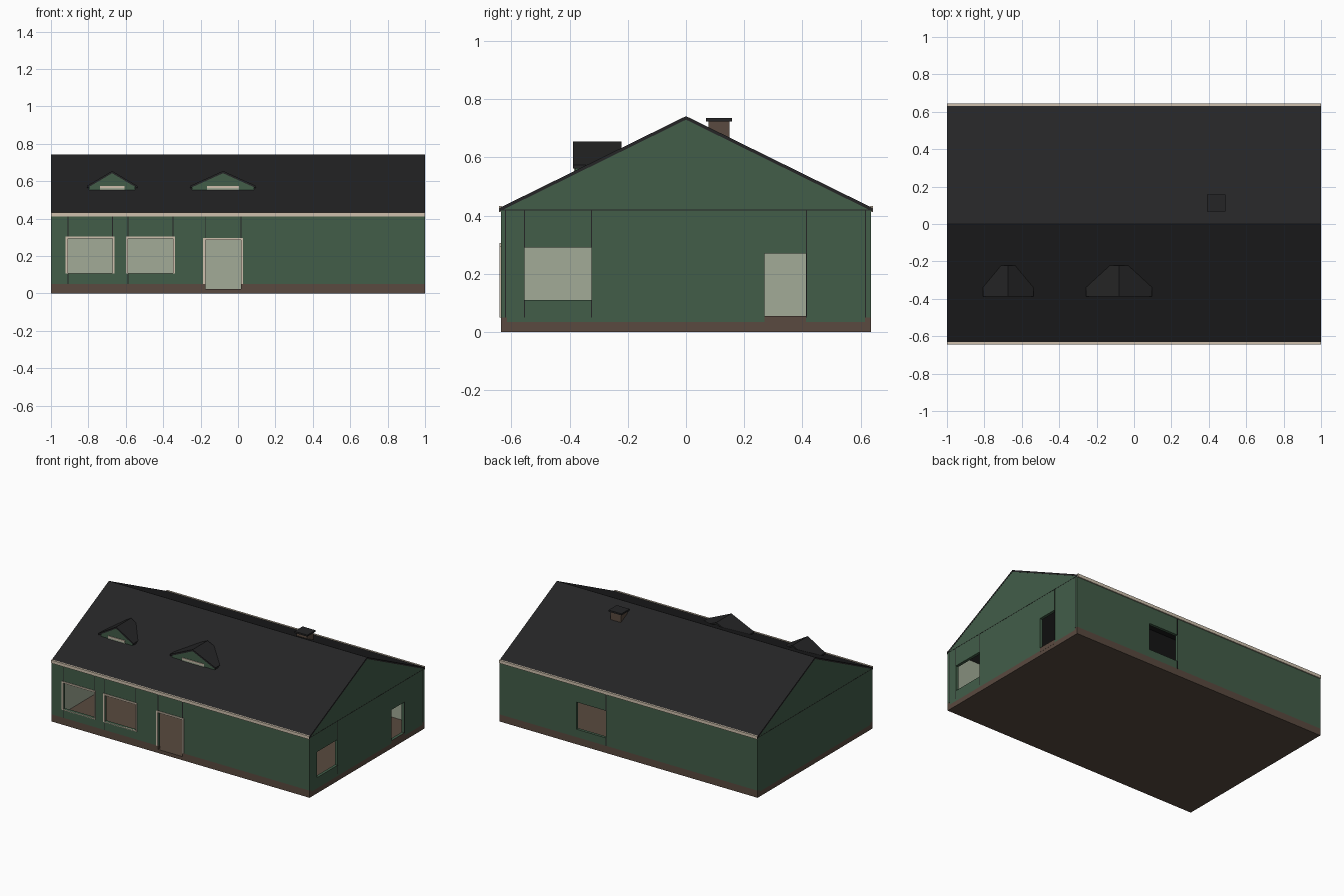
import bpy, bmesh
from mathutils import Vector

if "Cube" in bpy.data.objects:
    bpy.data.objects.remove(bpy.data.objects["Cube"])


def material(name, rgb):
    m = bpy.data.materials.new(name)
    m.diffuse_color = (*rgb, 1)
    m.use_nodes = True
    m.node_tree.nodes["Principled BSDF"].inputs["Base Color"].default_value = m.diffuse_color
    return m


GREEN = material("green_siding", (0.054, 0.110, 0.066))
BLACK = material("black_roofing", (0.018, 0.018, 0.019))
BROWN = material("brown_masonry", (0.100, 0.068, 0.050))
CREAM = material("cream_trim", (0.62, 0.53, 0.42))
SAGE = material("sage_plaster", (0.36, 0.41, 0.31))

W, D, T = 1.0, 0.635, 0.02          # half length, half depth, wall thickness
EAVE, RIDGE, FLOOR = 0.42, 0.742, 0.025


def finish(name, bm, mats):
    bmesh.ops.recalc_face_normals(bm, faces=bm.faces[:])
    me = bpy.data.meshes.new(name)
    bm.to_mesh(me)
    bm.free()
    for m in mats:
        me.materials.append(m)
    ob = bpy.data.objects.new(name, me)
    bpy.context.collection.objects.link(ob)
    return ob


def box(name, lo, hi, mat):
    bm = bmesh.new()
    bmesh.ops.create_cube(bm, size=1)
    for v in bm.verts:
        v.co = [lo[i] + (v.co[i] + 0.5) * (hi[i] - lo[i]) for i in range(3)]
    return finish(name, bm, [mat])


def prism(name, outline, start, end, axis, mat):
    """Extrude a closed outline of (side, height) pairs along x or y."""
    place = (lambda s, z, t: (t, s, z)) if axis == 'x' else (lambda s, z, t: (s, t, z))
    bm = bmesh.new()
    f = bm.faces.new([bm.verts.new(place(s, z, start)) for s, z in outline])
    geom = bmesh.ops.extrude_face_region(bm, geom=[f])['geom']
    step = Vector(place(0, 0, end - start))
    bmesh.ops.translate(bm, vec=step, verts=[g for g in geom if isinstance(g, bmesh.types.BMVert)])
    return finish(name, bm, [mat])


def wall(name, half, plinth, holes, place, outward):
    """Panel with rectangular holes (a0, a1, z0, z1), brown low band, plastered inside."""
    xs = sorted({-half, half} | {a for h in holes for a in h[:2]})
    zs = sorted({FLOOR, plinth, EAVE} | {z for h in holes for z in h[2:]})
    bm = bmesh.new()
    for x0, x1 in zip(xs, xs[1:]):
        for z0, z1 in zip(zs, zs[1:]):
            cx, cz = (x0 + x1) / 2, (z0 + z1) / 2
            if any(a0 < cx < a1 and b0 < cz < b1 for a0, a1, b0, b1 in holes):
                continue
            bm.faces.new([bm.verts.new(place(x, z)) for x, z in
                          ((x0, z0), (x1, z0), (x1, z1), (x0, z1))])
    bmesh.ops.remove_doubles(bm, verts=bm.verts[:], dist=1e-5)
    geom = bmesh.ops.extrude_face_region(bm, geom=bm.faces[:])['geom']
    out = Vector(outward)
    bmesh.ops.translate(bm, vec=-out * T, verts=[g for g in geom if isinstance(g, bmesh.types.BMVert)])
    bmesh.ops.recalc_face_normals(bm, faces=bm.faces[:])
    for f in bm.faces:
        if f.normal.dot(out) < -0.5:
            f.material_index = 2
        elif f.calc_center_median().z < plinth:
            f.material_index = 1
    return finish(name, bm, [GREEN, BROWN, SAGE])


# Floor slab
box("floor_slab", (-W, -D, 0), (W, D, FLOOR), BROWN)

# Walls with openings
windows = [(-0.91, -0.67, 0.11, 0.295), (-0.588, -0.348, 0.11, 0.295)]
door = (-0.175, 0.015, FLOOR, 0.285)
end_window, end_door = (-0.555, -0.325, 0.11, 0.29), (0.27, 0.413, 0.055, 0.27)
back_window = (0.175, 0.405, 0.105, 0.295)
wall("front_wall", W, 0.05, windows + [door], lambda a, z: (a, -D, z), (0, -1, 0))
wall("back_wall", W, 0.05, [back_window], lambda a, z: (a, D, z), (0, 1, 0))
wall("right_wall", D - T, 0.035, [end_window, end_door], lambda a, z: (W, a, z), (1, 0, 0))
wall("left_wall", D - T, 0.035, [], lambda a, z: (-W, a, z), (-1, 0, 0))
box("end_door_sill", (W - T, 0.27, FLOOR), (W + 0.001, 0.413, 0.055), BROWN)

# Gables
for name, s in (("right_gable", 1), ("left_gable", -1)):
    prism(name, [(-D, EAVE), (D, EAVE), (0, RIDGE - 0.008)], s * W, s * (W - T), 'x', GREEN)

# Main roof, a folded sheet
E = 0.64
prism("main_roof", [(-E, 0.427), (0, RIDGE), (E, 0.427), (E, 0.415), (0, RIDGE - 0.012), (-E, 0.415)],
      -W - 0.001, W + 0.001, 'x', BLACK)

# Cream eave boards
for name, s in (("front_eave_board", -1), ("back_eave_board", 1)):
    y0, y1 = sorted((s * 0.632, s * 0.643))
    box(name, (-W, y0, 0.412), (W, y1, 0.434), CREAM)

# Front window and door casings
def casing(name, hole, bottom, sill):
    a0, a1, _, z1 = hole
    y0, y1, t = -D - 0.005, -D + 0.004, 0.011
    box(name + "_left", (a0 - t, y0, bottom), (a0, y1, z1 + t), CREAM)
    box(name + "_right", (a1, y0, bottom), (a1 + t, y1, z1 + t), CREAM)
    box(name + "_top", (a0, y0, z1), (a1, y1, z1 + t), CREAM)
    if sill:
        box(name + "_sill", (a0, y0, bottom), (a1, y1, bottom + 0.004), CREAM)


for i, h in enumerate(windows):
    casing(f"window_casing_{i + 1}", h, 0.106, True)
casing("door_casing", door, 0.05, False)

# Dark panel joints
J = 0.0025
def front_joint(x, z0, z1, s=-1):
    y0, y1 = sorted((s * (D - 0.003), s * (D + 0.001)))
    box("panel_joint", (x - J, y0, z0), (x + J, y1, z1), BLACK)


def end_joint(y, z0, z1):
    box("end_joint", (W - 0.003, y - J / 2, z0), (W + 0.001, y + J / 2, z1), BLACK)


for a0, a1, z0, z1 in windows + [door]:
    front_joint(a0, z1 + 0.011, EAVE)
    front_joint(a1, z1 + 0.011, EAVE)
    if z0 > 0.05:
        front_joint(a0, 0.05, z0)
front_joint(0.175, 0.05, 0.105, 1)
front_joint(0.175, 0.295, EAVE, 1)
for y, z0, z1 in ((-0.62, 0.05, EAVE), (0.617, 0.05, EAVE), (-0.555, 0.05, 0.11), (-0.555, 0.29, EAVE),
                  (-0.325, 0.05, 0.11), (-0.325, 0.29, EAVE), (0.414, 0.05, EAVE)):
    end_joint(y, z0, z1)
for name, s in (("right_gable_joint", 1), ("left_gable_joint", -1)):
    x0, x1 = sorted((s * (W - 0.003), s * (W + 0.001)))
    box(name, (x0, -D, EAVE - 0.0015), (x1, D, EAVE + 0.0015), BLACK)

# Dormers
def dormer(name, cx, half, win):
    h, top, low, t = half, 0.655, 0.575, 0.012
    prism(name + "_roof", [(cx - h, low), (cx, top), (cx + h, low), (cx + h, low - t),
                           (cx, top - t), (cx - h, low - t)], -0.388, -0.222, 'y', BLACK)
    w = h - 0.012
    prism(name + "_front", [(cx - w, 0.545), (cx + w, 0.545), (cx + w, low - 0.004),
                            (cx, top - t), (cx - w, low - 0.004)], -0.381, -0.31, 'y', GREEN)
    box(name + "_window", (cx - win, -0.384, 0.548), (cx + win, -0.38, 0.566), SAGE)
    box(name + "_window_head", (cx - win, -0.386, 0.564), (cx + win, -0.38, 0.575), CREAM)


dormer("left_dormer", -0.673, 0.135, 0.065)
dormer("middle_dormer", -0.08, 0.177, 0.085)

# Chimney
box("chimney_shaft", (0.40, 0.077, 0.64), (0.48, 0.15, 0.725), BROWN)
box("chimney_cap", (0.39, 0.068, 0.724), (0.49, 0.158, 0.735), BLACK)
